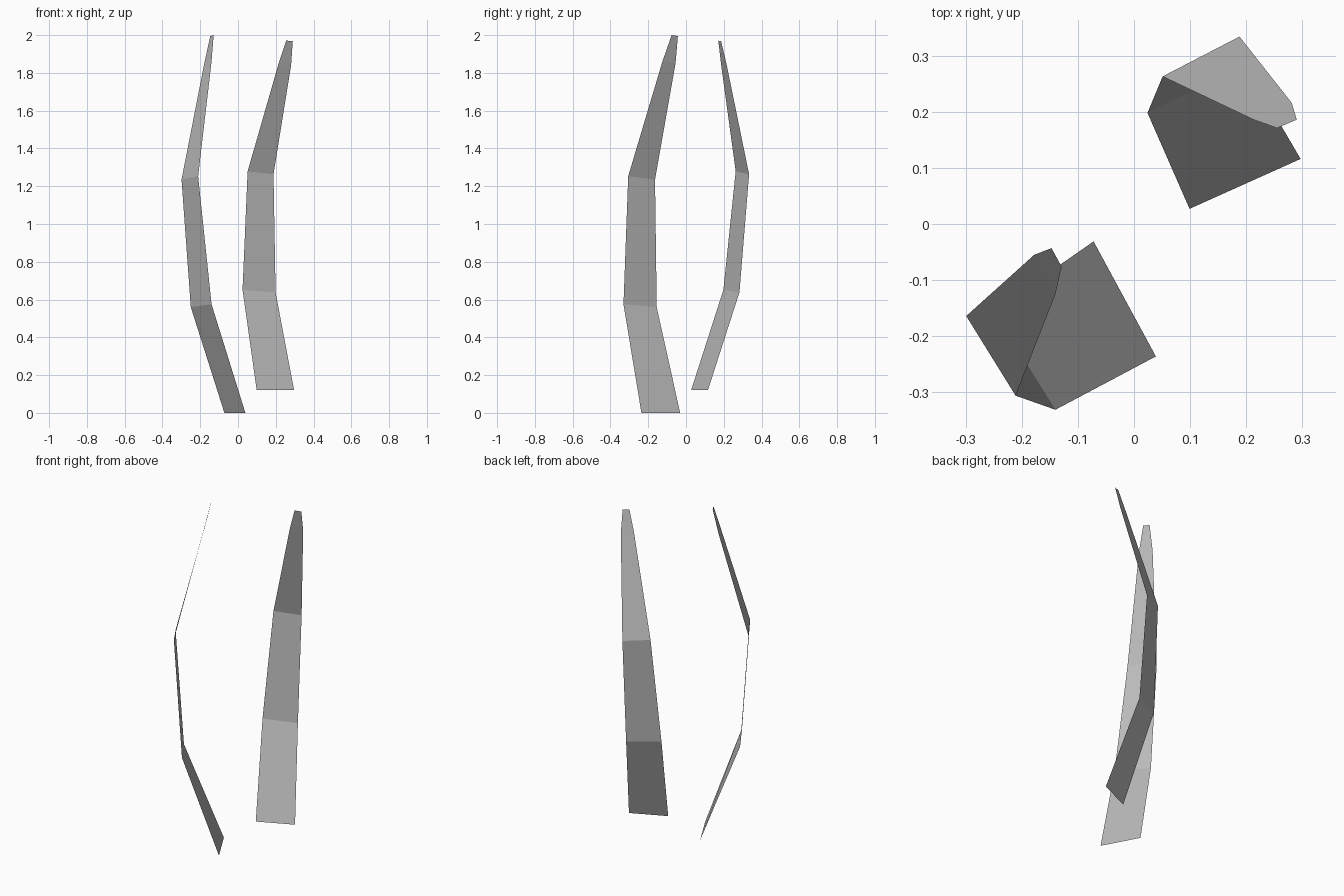
import bpy
import bmesh

# One flat grey for both blades
grey = bpy.data.materials.new("blade grey")
grey.diffuse_color = (0.5, 0.5, 0.5, 1.0)


def make_blade(name, rows):
    """Thin flat-faced sheet bridged between a left and a right edge, root to tip."""
    bm = bmesh.new()
    verts = [[bm.verts.new(p) for p in row] for row in rows]
    for (a, b), (c, d) in zip(verts, verts[1:]):
        bm.faces.new((a, b, d, c))
    mesh = bpy.data.meshes.new(name)
    bm.to_mesh(mesh)
    bm.free()
    mesh.materials.append(grey)
    obj = bpy.data.objects.new(name, mesh)
    bpy.context.collection.objects.link(obj)
    return obj


# Front left blade, bowing outwards and curling back in at the tip
make_blade("front_left_blade", [
    ((-0.072, -0.031, 0.0), (0.039, -0.236, 0.0)),
    ((-0.250, -0.155, 0.56), (-0.140, -0.331, 0.575)),
    ((-0.299, -0.164, 1.235), (-0.211, -0.306, 1.253)),
    ((-0.178, -0.055, 1.853), (-0.140, -0.125, 1.86)),
    ((-0.147, -0.043, 1.995), (-0.129, -0.076, 2.0)),
])

# Back right blade, raised slightly at the root
make_blade("back_right_blade", [
    ((0.099, 0.027, 0.12), (0.297, 0.116, 0.12)),
    ((0.024, 0.198, 0.652), (0.199, 0.283, 0.638)),
    ((0.051, 0.263, 1.279), (0.188, 0.334, 1.263)),
    ((0.213, 0.186, 1.843), (0.281, 0.216, 1.84)),
    ((0.255, 0.171, 1.971), (0.290, 0.186, 1.968)),
])
